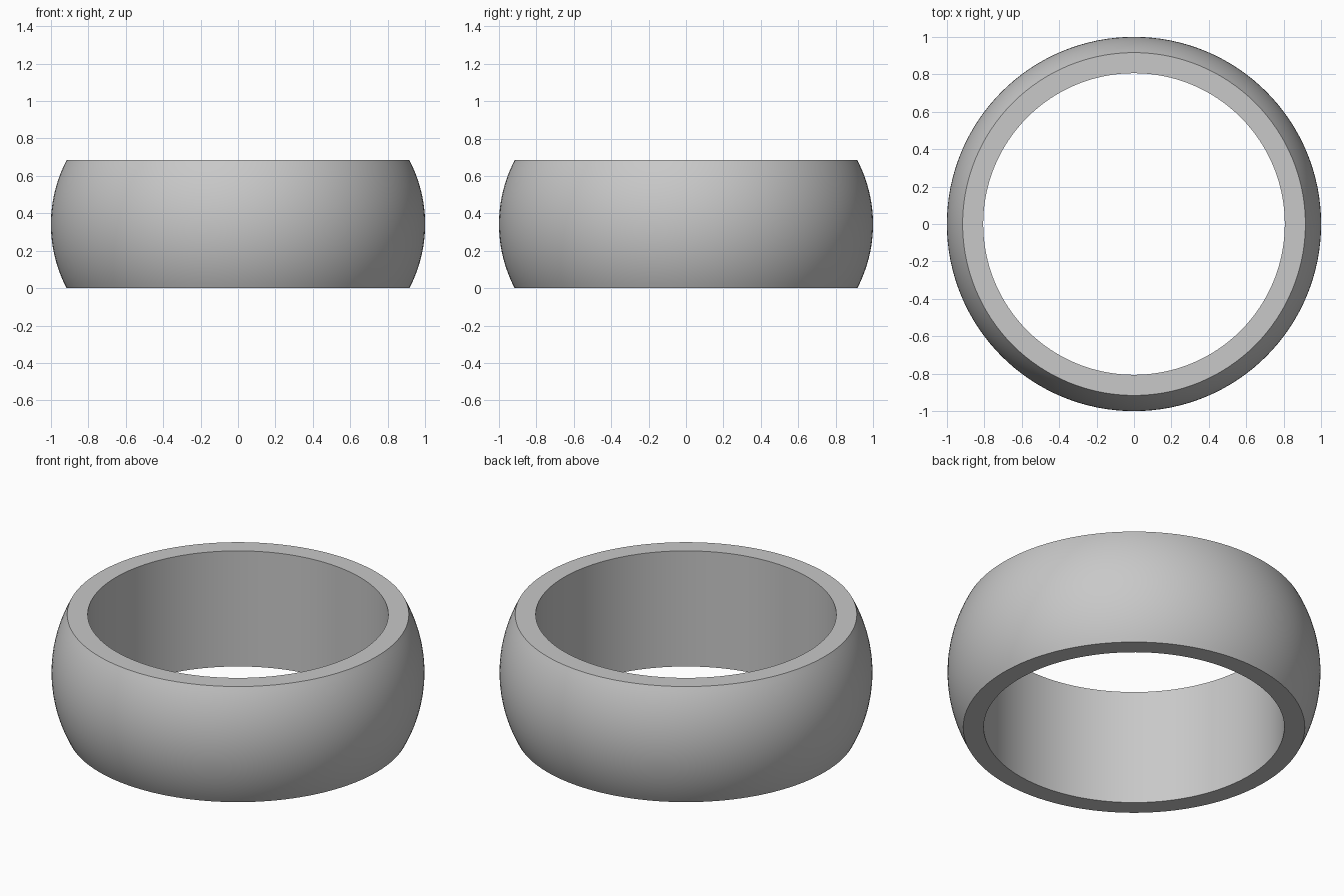
import bpy, bmesh, math

cube = bpy.data.objects.get("Cube")
if cube:
    bpy.data.objects.remove(cube, do_unlink=True)

HEIGHT, OUTER, RIM, INNER = 0.684, 1.0, 0.916, 0.806
SEGMENTS, ARC_STEPS = 128, 24

# Grey metal
metal = bpy.data.materials.new("grey_metal")
metal.use_nodes = True
grey = (0.58, 0.58, 0.58, 1)
metal.diffuse_color = grey
metal.node_tree.nodes["Principled BSDF"].inputs["Base Color"].default_value = grey

# Cross-section: straight bore and a domed outside arc
half, bulge = HEIGHT / 2, OUTER - RIM
arc_radius = (half**2 + bulge**2) / (2 * bulge)
spread = math.asin(half / arc_radius)
profile = [(INNER, HEIGHT), (INNER, 0)]
for i in range(ARC_STEPS + 1):
    a = spread * (2 * i / ARC_STEPS - 1)
    profile.append((OUTER - arc_radius * (1 - math.cos(a)),
                    half + arc_radius * math.sin(a)))

# Revolve the section around z
bm = bmesh.new()
verts = [bm.verts.new((r, 0, z)) for r, z in profile]
edges = [bm.edges.new((verts[i - 1], v)) for i, v in enumerate(verts)]
bmesh.ops.spin(bm, geom=verts + edges, cent=(0, 0, 0), axis=(0, 0, 1),
               angle=math.tau, steps=SEGMENTS, use_merge=True)
bmesh.ops.remove_doubles(bm, verts=bm.verts, dist=0.0001)
bmesh.ops.recalc_face_normals(bm, faces=bm.faces)
mesh = bpy.data.meshes.new("ring_band")
bm.to_mesh(mesh)
bm.free()
mesh.materials.append(metal)

band = bpy.data.objects.new("ring_band", mesh)
bpy.context.collection.objects.link(band)
bpy.ops.object.select_all(action="DESELECT")
band.select_set(True)
bpy.context.view_layer.objects.active = band
bpy.ops.object.shade_smooth_by_angle(angle=math.radians(30))
